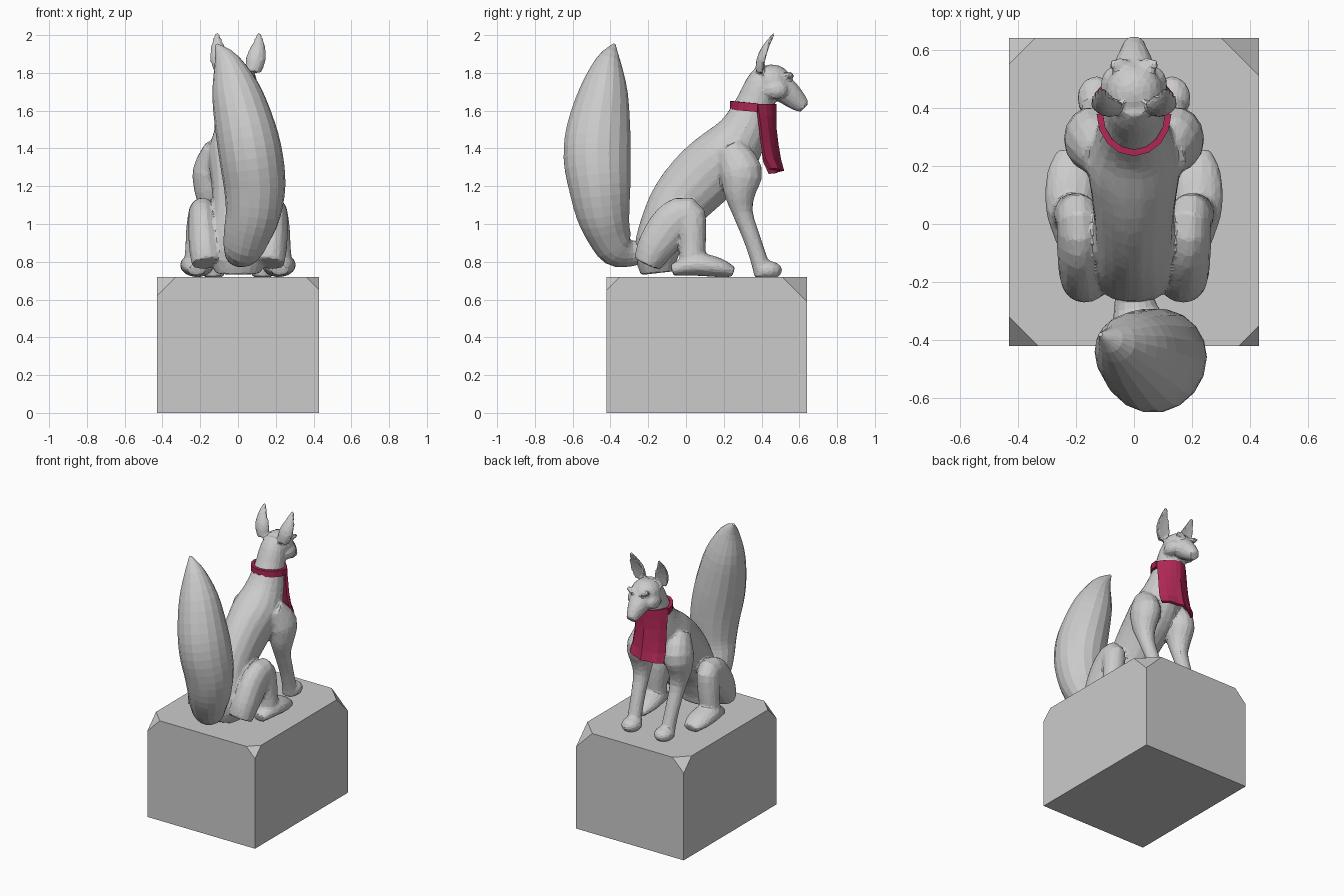
import bpy, bmesh, math
from mathutils import Vector, Matrix

if "Cube" in bpy.data.objects:
    bpy.data.objects.remove(bpy.data.objects["Cube"])


def finish(name, bm, color=None):
    me = bpy.data.meshes.new(name)
    bm.normal_update()
    bm.to_mesh(me)
    bm.free()
    ob = bpy.data.objects.new(name, me)
    bpy.context.collection.objects.link(ob)
    if color:
        mat = bpy.data.materials.new(name + "_colour")
        mat.diffuse_color = color
        mat.use_nodes = True
        mat.node_tree.nodes["Principled BSDF"].inputs["Base Color"].default_value = mat.diffuse_color
        me.materials.append(mat)
    return ob


def spline(pts, steps):
    # Catmull-Rom interpolation of (x, y, z, width, depth) stations
    out = []
    for i in range(len(pts) - 1):
        p = [pts[max(0, min(len(pts) - 1, i + k))] for k in (-1, 0, 1, 2)]
        for s in range(steps):
            t = s / steps
            out.append([0.5 * (2 * b + (c - a) * t + (2 * a - 5 * b + 4 * c - d) * t * t
                               + (3 * b - a - 3 * c + d) * t ** 3) for a, b, c, d in zip(*p)])
    return out + [list(pts[-1])]


def tube(bm, pts, mirror=1, sides=14, steps=3, hollow=False):
    # oval rings swept along a path; hollow scoops the +y side
    st = spline(pts, steps)
    pos = [Vector((p[0] * mirror, p[1], p[2])) for p in st]
    rings = []
    for i, p in enumerate(st):
        t = (pos[min(i + 1, len(pos) - 1)] - pos[max(i - 1, 0)]).normalized()
        a = Vector((1, 0, 0))
        a = (a - t * a.dot(t)).normalized()
        b = t.cross(a)
        ring = []
        for k in range(sides):
            w = 2 * math.pi * k / sides
            s = math.sin(w)
            if hollow and s > 0:
                s *= -0.15
            ring.append(bm.verts.new(pos[i] + a * (max(p[3], .004) * math.cos(w))
                                     + b * (max(p[4], .004) * s)))
        rings.append(ring)
    faces = [bm.faces.new(rings[0]), bm.faces.new(rings[-1])]
    for r, q in zip(rings, rings[1:]):
        for k in range(sides):
            n = (k + 1) % sides
            faces.append(bm.faces.new((r[k], r[n], q[n], q[k])))
    bmesh.ops.recalc_face_normals(bm, faces=faces)


def ball(bm, c, r, tilt=0):
    m = Matrix.Translation(c) @ Matrix.Rotation(tilt, 4, 'Y') @ Matrix.Diagonal((*r, 1))
    bmesh.ops.create_uvsphere(bm, u_segments=16, v_segments=10, radius=1, matrix=m)


def sheet(name, rows, thickness, color):
    # grid of points thickened into cloth
    bm = bmesh.new()
    vs = [[bm.verts.new(p) for p in row] for row in rows]
    for r, q in zip(vs, vs[1:]):
        for k in range(len(r) - 1):
            bm.faces.new((r[k], r[k + 1], q[k + 1], q[k]))
    ob = finish(name, bm, color)
    mod = ob.modifiers.new("thickness", 'SOLIDIFY')
    mod.thickness = thickness
    mod.offset = 0
    return ob


# pedestal with four unevenly clipped top corners
bm = bmesh.new()
bmesh.ops.create_cube(bm, size=1, matrix=Matrix.Translation((0, .11, .36))
                      @ Matrix.Diagonal((.86, 1.06, .72, 1)))
for sx, sy, cut in ((-1, -1, .10), (1, -1, .07), (-1, 1, .09), (1, 1, .13)):
    res = bmesh.ops.bisect_plane(bm, geom=bm.verts[:] + bm.edges[:] + bm.faces[:],
                                 plane_co=(sx * (.43 - cut), .11 + sy * .53, .72),
                                 plane_no=(sx, sy, 1), clear_outer=True)
    edges = [e for e in res["geom_cut"] if isinstance(e, bmesh.types.BMEdge)]
    bmesh.ops.contextual_create(bm, geom=edges)
bmesh.ops.recalc_face_normals(bm, faces=bm.faces[:])
finish("pedestal", bm)

# torso and neck
bm = bmesh.new()
tube(bm, [(0, -.15, .74, .12, .09), (0, -.155, .85, .15, .12), (0, -.11, .99, .14, .135),
          (0, -.03, 1.12, .135, .16), (0, .09, 1.25, .145, .175), (0, .21, 1.36, .16, .17),
          (0, .30, 1.48, .13, .135), (0, .36, 1.62, .10, .105), (0, .40, 1.74, .088, .085),
          (0, .43, 1.81, .06, .06)], sides=18)

# skull, muzzle and nose
ball(bm, (0, .455, 1.76), (.10, .10, .085))
tube(bm, [(0, .47, 1.75, .09, .08), (0, .545, 1.69, .07, .067), (0, .595, 1.645, .048, .052),
          (0, .628, 1.617, .034, .034)])
ball(bm, (0, .63, 1.638), (.022, .018, .016))

for s in (-1, 1):
    # cheek, brow and ear
    ball(bm, (s * .075, .475, 1.71), (.04, .065, .05))
    ball(bm, (s * .05, .547, 1.785), (.042, .026, .016), -s * .35)
    tube(bm, [(s * .08, .41, 1.80, .04, .045), (s * .095, .425, 1.87, .057, .052),
              (s * .108, .445, 1.94, .038, .036), (s * .113, .476, 2.012, .012, .012)], hollow=True)
    # front leg and paw
    tube(bm, [(.11, .23, 1.40, .07, .08), (.145, .29, 1.28, .095, .115), (.15, .285, 1.17, .08, .088),
              (.145, .30, 1.06, .056, .055), (.14, .35, .92, .048, .046),
              (.135, .39, .80, .048, .046), (.13, .41, .73, .055, .05)], s)
    ball(bm, (s * .13, .432, .755), (.066, .078, .05))
    # folded thigh and shin
    tube(bm, [(.165, -.205, .79, .08, .075), (.175, -.16, .88, .085, .10), (.185, -.07, 1.0, .08, .115),
              (.19, .005, 1.045, .075, .10), (.20, .03, .97, .075, .078),
              (.21, .035, .87, .07, .07), (.215, .03, .77, .075, .07)], s)
    # hind paw
    tube(bm, [(.22, -.075, .755, .045, .03), (.22, .05, .785, .085, .06),
              (.215, .17, .77, .085, .052), (.21, .25, .745, .055, .028)], s)

# fuse into one faceted sculpted body
body = finish("fox_body", bm)
mod = body.modifiers.new("fuse", 'REMESH')
mod.mode = 'VOXEL'
mod.voxel_size = .011
mod = body.modifiers.new("soften", 'SMOOTH')
mod.factor = .5
mod.iterations = 3
mod = body.modifiers.new("facets", 'DECIMATE')
mod.ratio = .13

# bushy tail
bm = bmesh.new()
tube(bm, [(0, -.21, .86, .06, .06), (.005, -.29, .845, .075, .07), (.025, -.365, .87, .105, .10),
          (.05, -.41, .95, .127, .118), (.08, -.44, 1.06, .146, .144), (.088, -.457, 1.2, .163, .166),
          (.07, -.47, 1.35, .168, .18), (.04, -.463, 1.5, .16, .171), (-.01, -.435, 1.7, .13, .13),
          (-.06, -.41, 1.86, .07, .068), (-.115, -.38, 1.95, .008, .008)], sides=18)
finish("tail", bm)

# red collar around the back of the neck
red = (.42, .02, .09, 1)
rows = []
for z in (1.605, 1.65):
    row = []
    for k in range(9):
        w = math.pi * (1 + k / 8)
        row.append((.118 * math.cos(w), .38 + .135 * math.sin(w), z - .012 * (1 + math.sin(w))))
    rows.append(row)
sheet("collar", rows, .022, red)

# red bib hanging over the chest: height, centre y, edge y, half width
rows = []
for z, yc, ye, hw in ((1.635, .47, .375, .115), (1.57, .468, .385, .118), (1.5, .468, .395, .118),
                      (1.42, .476, .405, .12), (1.34, .488, .42, .125), (1.28, .503, .45, .13)):
    row = []
    for k in range(9):
        u = k / 4 - 1
        ripple = .008 * math.cos(u * 9) * (1.64 - z) / .36
        row.append((hw * u, yc + (ye - yc) * u * u + ripple, z + .012 * u * (1.64 - z) / .36))
    rows.append(row)
sheet("bib", rows, .018, red)
